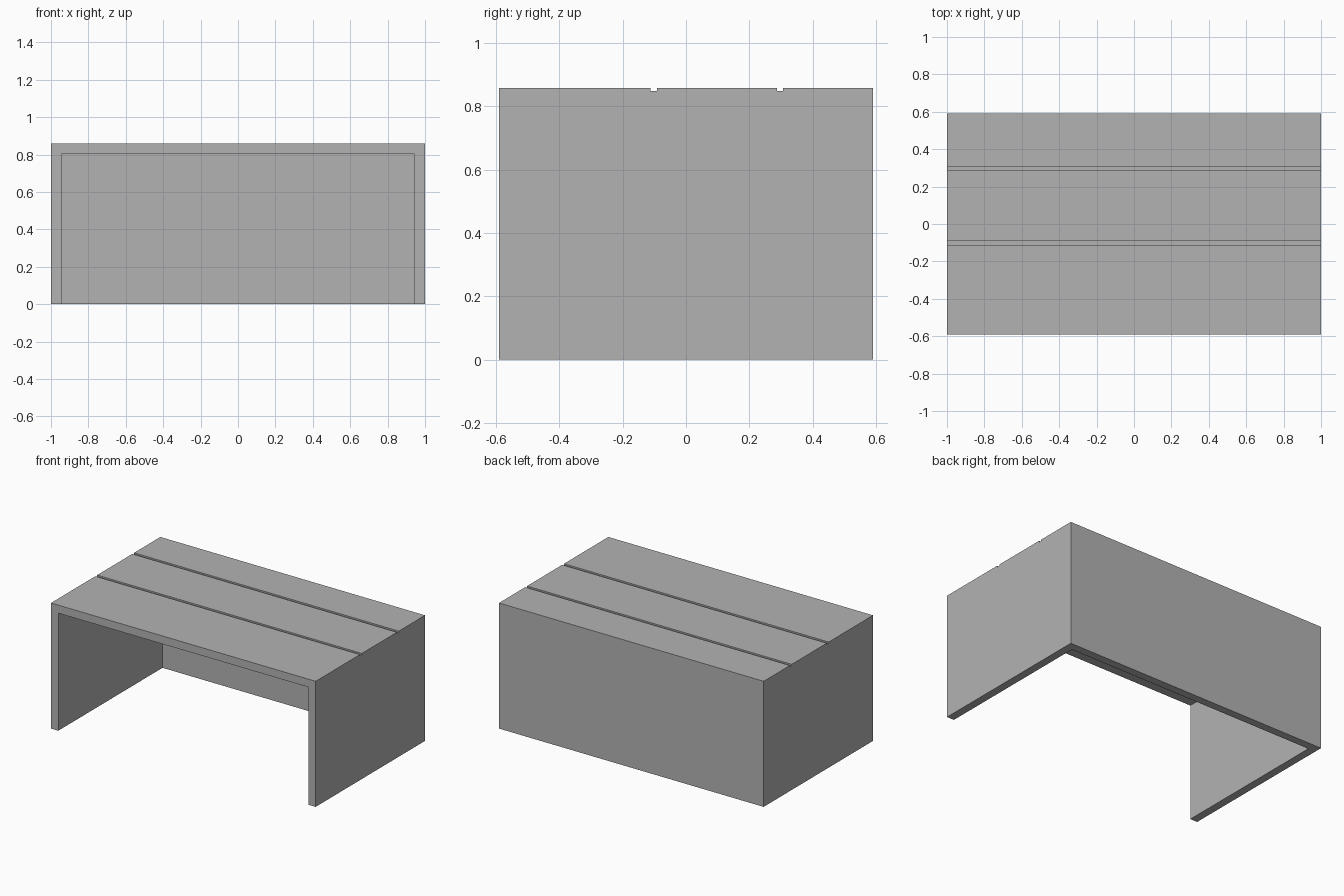
import bpy

cube = bpy.data.objects.get("Cube")
if cube:
    bpy.data.objects.remove(cube, do_unlink=True)

WIDTH, DEPTH, HEIGHT = 2.0, 1.18, 0.858
WALL = 0.055
GROOVE_WIDTH, GROOVE_DEPTH = 0.02, 0.01

grey = bpy.data.materials.new("plain_grey")
grey.use_nodes = True
colour = (0.45, 0.45, 0.45, 1)
grey.diffuse_color = colour
grey.node_tree.nodes["Principled BSDF"].inputs["Base Color"].default_value = colour


def box(name, low, high):
    """Box between two opposite corners."""
    centre = [(a + b) / 2 for a, b in zip(low, high)]
    bpy.ops.mesh.primitive_cube_add(size=1, location=centre)
    ob = bpy.context.object
    ob.name = name
    ob.scale = [b - a for a, b in zip(low, high)]
    bpy.ops.object.transform_apply(location=True, rotation=False, scale=True)
    ob.data.materials.append(grey)
    return ob


def cut(target, cutter):
    """Subtract the cutter, then discard it."""
    cutter.hide_render = True
    mod = target.modifiers.new("cut", 'BOOLEAN')
    mod.operation = 'DIFFERENCE'
    mod.solver = 'EXACT'
    mod.object = cutter
    bpy.context.view_layer.objects.active = target
    bpy.ops.object.modifier_apply(modifier=mod.name)
    bpy.data.objects.remove(cutter, do_unlink=True)


# Bench shell: top, two sides and back in one solid
x, y = WIDTH / 2, DEPTH / 2
bench = box("bench", (-x, -y, 0), (x, y, HEIGHT))

# Hollow, open at the front and underneath
cut(bench, box("hollow_cutter", (WALL - x, -y - 1, -1),
               (x - WALL, y - WALL, HEIGHT - WALL)))

# Two grooves running across the top
for groove_y in (-0.102, 0.297):
    half = GROOVE_WIDTH / 2
    cut(bench, box("groove_cutter", (-x - 1, groove_y - half, HEIGHT - GROOVE_DEPTH),
                   (x + 1, groove_y + half, HEIGHT + 1)))
